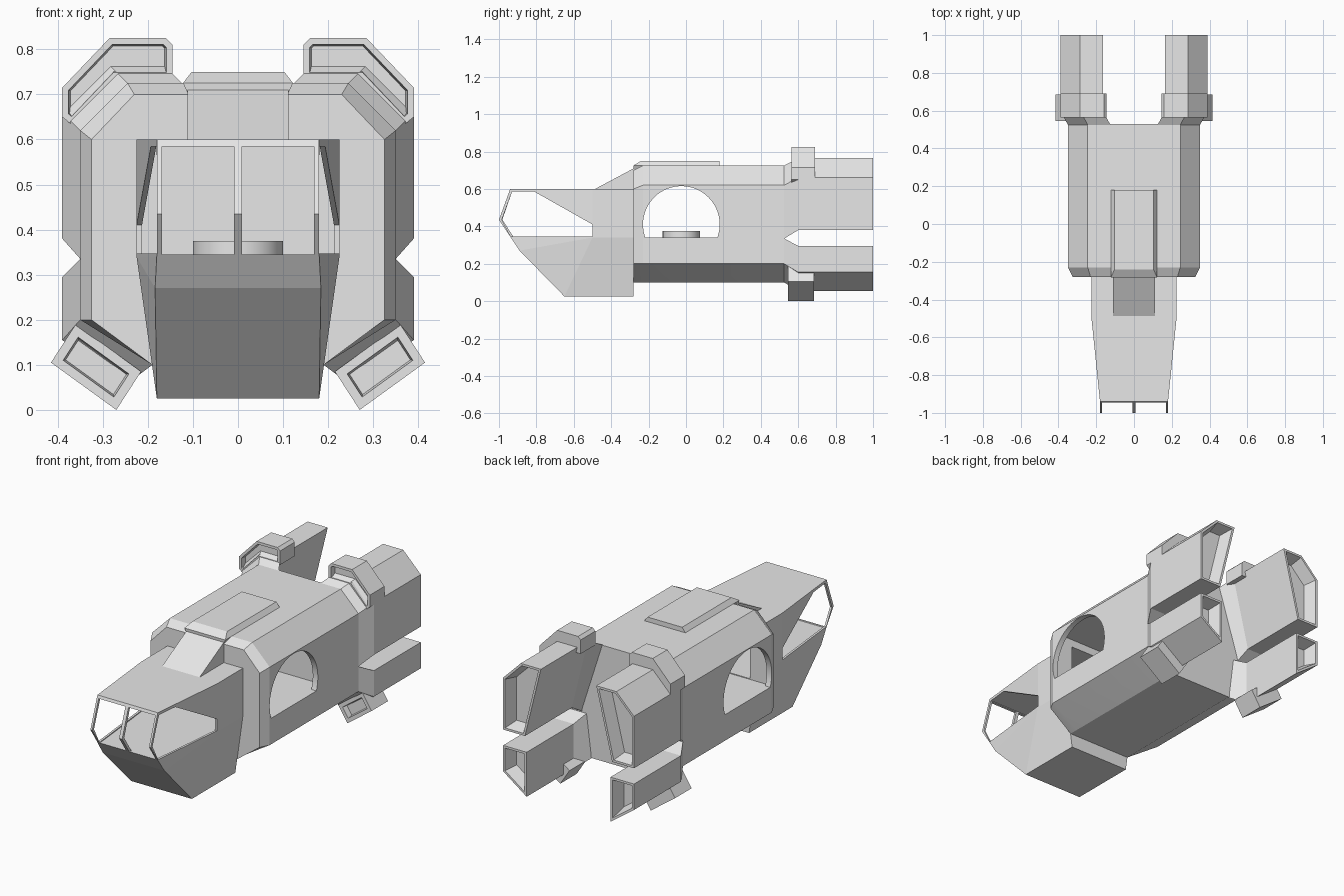
import bpy, bmesh, math
from mathutils import Vector

if "Cube" in bpy.data.objects:
    bpy.data.objects.remove(bpy.data.objects["Cube"])

grey = bpy.data.materials.new("hull grey")
grey.diffuse_color = (0.8, 0.8, 0.8, 1)
grey.use_nodes = True
grey.node_tree.nodes["Principled BSDF"].inputs["Base Color"].default_value = grey.diffuse_color


def finish(name, bm, mirror=False):
    bmesh.ops.recalc_face_normals(bm, faces=bm.faces)
    me = bpy.data.meshes.new(name)
    bm.to_mesh(me)
    bm.free()
    me.materials.append(grey)
    ob = bpy.data.objects.new(name, me)
    bpy.context.collection.objects.link(ob)
    if mirror:
        ob.modifiers.new("mirror", 'MIRROR')
    return ob


def loft(name, rings, mirror=False, recess=None):
    """Skin closed rings; recess = (cap index, rim, slope, depth)."""
    bm = bmesh.new()
    vs = [[bm.verts.new(p) for p in r] for r in rings]
    n = len(rings[0])
    for a, b in zip(vs, vs[1:]):
        for i in range(n):
            j = (i + 1) % n
            bm.faces.new((a[i], a[j], b[j], b[i]))
    caps = [bm.faces.new(vs[0]), bm.faces.new(vs[-1])]
    bmesh.ops.recalc_face_normals(bm, faces=bm.faces)
    if recess:
        cap, rim, slope, depth = recess
        bmesh.ops.inset_region(bm, faces=[caps[cap]], thickness=rim, use_even_offset=True)
        bmesh.ops.inset_region(bm, faces=[caps[cap]], thickness=slope, depth=-depth, use_even_offset=True)
    return finish(name, bm, mirror)


def ring_y(y, pts):
    return [(x, y, z) for x, z in pts]


def prism_x(name, pts, w):
    return loft(name, [[(s * w, y, z) for y, z in pts] for s in (-1, 1)])


def box(name, x, y0, y1, z0, z1):
    return prism_x(name, [(y0, z0), (y1, z0), (y1, z1), (y0, z1)], x)


def symmetric(half):
    return half + [(-x, z) for x, z in reversed(half)]


def cockpit_shape(name, profile, inset=0.0):
    """Side profile extruded in x, then narrowed toward nose and keel."""
    bm = bmesh.new()
    left, right = [[bm.verts.new((s, y, z)) for y, z in profile] for s in (-1, 1)]
    bm.faces.new(left)
    bm.faces.new(right)
    for i in range(len(profile)):
        j = (i + 1) % len(profile)
        bm.faces.new((left[i], left[j], right[j], right[i]))
    for co, no in (((0, -.5, 0), (0, 1, 0)), ((0, -.94, 0), (0, 1, 0)), ((0, 0, .34), (0, 0, 1))):
        bmesh.ops.bisect_plane(bm, geom=bm.verts[:] + bm.edges[:] + bm.faces[:], plane_co=co, plane_no=no)
    for v in bm.verts:
        flare = .045 * min(max((v.co.y + .94) / .44, 0), 1)
        flare *= min(max((v.co.z - .025) / .315, 0), 1)
        v.co.x = math.copysign(.18 + flare - inset, v.co.x)
    bmesh.ops.triangulate(bm, faces=bm.faces)
    return finish(name, bm)


def cut(ob, cutters):
    for c in cutters:
        m = ob.modifiers.new("cut", 'BOOLEAN')
        m.operation, m.solver, m.object = 'DIFFERENCE', 'EXACT', c
    bpy.context.view_layer.objects.active = ob
    for m in list(ob.modifiers):
        bpy.ops.object.modifier_apply(modifier=m.name)


# main hull with chamfered corners and bevelled front
full = symmetric([(.245, .725), (.35, .62), (.35, .2), (.19, .1)])
front = symmetric([(.23, .70), (.325, .6), (.325, .2), (.19, .1)])
hull = loft("main_hull", [ring_y(-.28, front), ring_y(-.23, full), ring_y(.53, full)])

# cockpit shell
cockpit = cockpit_shape("cockpit", [(-.94, .6), (-1, .435), (-.89, .27), (-.65, .025), (-.28, .025), (-.28, .6)])

# cutters: cabin, cockpit interior, round side door, windows
cabin = box("cabin_cutter", .32, -.24, .25, .338, .63)
inside = cockpit_shape("cockpit_cutter", [(-.93, .588), (-.985, .435), (-.93, .342), (-.2, .342), (-.2, .588)], .012)
a0 = -math.asin(.07 / .205)
span = math.pi - 2 * a0
door = prism_x("door_cutter", [(-.025 + .205 * math.cos(a0 + span * i / 40), .41 + .205 * math.sin(a0 + span * i / 40))
                               for i in range(41)], .6)
screen = box("windshield_cutter", .169, -1.1, -.9, .345, .585)
side = prism_x("side_window_cutter", [(-.985, .435), (-.93, .585), (-.81, .585), (-.5, .41), (-.5, .347), (-.938, .347)], .6)
cut(hull, [cabin, inside, door])
cut(cockpit, [inside, screen, side])
for c in (cabin, inside, door, screen, side):
    bpy.data.objects.remove(c)

# windshield centre post
prism_x("windshield_post", [(-.94, .6), (-1, .435), (-.935, .338), (-.918, .338), (-.982, .435), (-.925, .6)], .009)

# roof ramp behind the windshield, and roof plate
prism_x("roof_ramp", [(-.49, .598), (-.27, .715), (-.27, .598)], .112)
loft("roof_plate", [[(-x, y, z), (x, y, z), (x, .18, z), (-x, .18, z)]
                    for x, y, z in ((.11, -.28, .70), (.122, -.282, .725), (.103, -.24, .75))])

# round seat in the cabin
loft("cabin_seat", [[(.1 * math.cos(i * math.pi / 16), -.025 + .1 * math.sin(i * math.pi / 16), z)
                     for i in range(32)] for z in (.336, .375)])

# upper and lower engine pods, open at the rear
up0 = [(.125, .725), (.245, .725), (.35, .62), (.35, .335), (.25, .335)]
up1 = [(.165, .765), (.285, .765), (.39, .66), (.39, .38), (.26, .38)]
loft("upper_engine_pods", [ring_y(.525, up0), ring_y(.6, up1), ring_y(1, up1)], True, (1, .012, .02, .07))
low0 = [(.35, .335), (.35, .2), (.19, .1), (.22, .335)]
low1 = [(.39, .295), (.39, .155), (.25, .055), (.25, .295)]
loft("lower_engine_pods", [ring_y(.525, low0), ring_y(.6, low1), ring_y(1, low1)], True, (1, .012, .02, .07))

# air intakes: bent scoop above, slanted box below
scoop = [(.145, .735), (.145, .81), (.16, .825), (.285, .825), (.39, .715), (.39, .65), (.368, .632), (.27, .735)]
loft("upper_intakes", [ring_y(.565, scoop), ring_y(.69, scoop)], True, (0, .014, .004, .03))
slot = [(.415, .105), (.27, 0), (.215, .085), (.36, .19)]
loft("lower_intakes", [ring_y(.545, slot), ring_y(.685, slot)], True, (0, .02, .004, .03))

# smooth only the gently curved areas
bpy.ops.object.select_all(action='DESELECT')
for name in ("main_hull", "cabin_seat"):
    ob = bpy.data.objects[name]
    ob.select_set(True)
    bpy.context.view_layer.objects.active = ob
bpy.ops.object.shade_smooth_by_angle(angle=math.radians(20))
